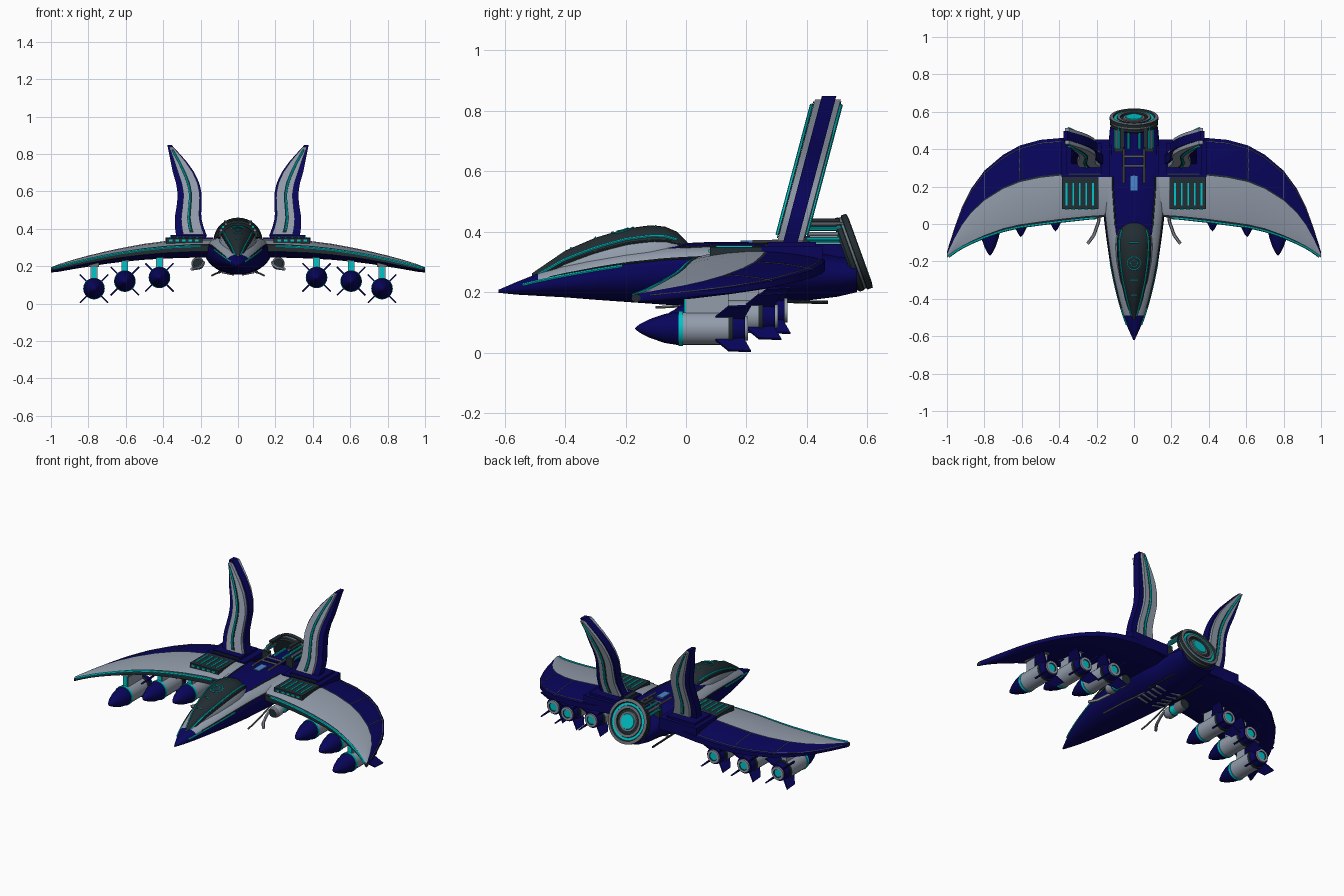
import bpy, bmesh, math
from mathutils import Vector as V

if "Cube" in bpy.data.objects:
    bpy.data.objects.remove(bpy.data.objects["Cube"])

COLS = [("navy", (.0025, .0015, .105)), ("light_grey", (.29, .335, .41)),
        ("cyan", (0, .56, .59)), ("dark_slate", (.016, .027, .032)),
        ("screen_blue", (.07, .24, .6)), ("mid_grey", (.15, .165, .19))]
NAVY, GREY, CYAN, DARK, BLUE, MID = range(6)
MATS = []
for n, c in COLS:
    m = bpy.data.materials.new(n)
    m.diffuse_color = (*c, 1)
    m.use_nodes = True
    m.node_tree.nodes["Principled BSDF"].inputs["Base Color"].default_value = m.diffuse_color
    MATS.append(m)


def finish(ob, mirror, smooth=True):
    bpy.ops.object.select_all(action='DESELECT')
    ob.select_set(True)
    bpy.context.view_layer.objects.active = ob
    if smooth:
        bpy.ops.object.shade_smooth_by_angle(angle=math.radians(35))
    if mirror:
        ob.modifiers.new("mirror", 'MIRROR')
    return ob


def loft(name, rings, rule, mirror=False, smooth=True):
    """Skin closed rings; rule is a colour or a function of (ring, segment)."""
    bm = bmesh.new()
    vs = [[bm.verts.new(p) for p in r] for r in rings]
    n = len(rings[0])
    for i in range(len(vs) - 1):
        for j in range(n):
            k = (j + 1) % n
            f = bm.faces.new((vs[i][j], vs[i][k], vs[i + 1][k], vs[i + 1][j]))
            f.material_index = rule(i, j) if callable(rule) else rule
    for i, r in ((0, vs[0]), (len(vs) - 2, vs[-1])):
        bm.faces.new(r).material_index = rule(i, 0) if callable(rule) else rule
    bmesh.ops.remove_doubles(bm, verts=bm.verts, dist=.0002)
    bmesh.ops.recalc_face_normals(bm, faces=bm.faces)
    me = bpy.data.meshes.new(name)
    bm.to_mesh(me)
    bm.free()
    for m in MATS:
        me.materials.append(m)
    ob = bpy.data.objects.new(name, me)
    bpy.context.collection.objects.link(ob)
    return finish(ob, mirror, smooth)


def box(name, lo, hi, mat, mirror=False):
    (a, b, c), (d, e, f) = lo, hi
    return loft(name, [[V((x, y, z)) for x, y in ((a, b), (d, b), (d, e), (a, e))]
                       for z in (c, f)], mat, mirror, False)


def lathe(name, prof, origin, axis, mats, mirror=False, n=20):
    """Spin (distance, radius) pairs round an axis, one colour per segment."""
    ax = V(axis).normalized()
    u = V((1, 0, 0)) if abs(ax.x) < .9 else V((0, 1, 0))
    w = ax.cross(u).normalized()
    u = w.cross(ax)
    rings = [[V(origin) + ax * d + max(r, .00001) * (u * math.cos(k * math.tau / n) + w * math.sin(k * math.tau / n))
              for k in range(n)] for d, r in prof]
    return loft(name, rings, lambda i, j: mats[i], mirror)


def rod(name, p, q, r, mat, mirror=False):
    p, q = V(p), V(q)
    L = (q - p).length
    return lathe(name, [(0, 0), (0, r), (L, r), (L, 0)], p, q - p, [mat] * 3, mirror, 10)


def tube(name, pts, r, mat, mirror=False, closed=False):
    cu = bpy.data.curves.new(name, 'CURVE')
    cu.dimensions, cu.bevel_depth, cu.bevel_resolution = '3D', r, 1
    cu.use_fill_caps = True
    sp = cu.splines.new('POLY')
    sp.points.add(len(pts) - 1)
    for s, p in zip(sp.points, pts):
        s.co = (*p, 1)
    sp.use_cyclic_u = closed
    cu.materials.append(MATS[mat])
    ob = bpy.data.objects.new(name, cu)
    bpy.context.collection.objects.link(ob)
    finish(ob, False, False)
    bpy.ops.object.convert(target='MESH')
    return finish(bpy.context.object, mirror)


def look(tab, t):
    """Linear look-up in a table keyed by its first column."""
    for a, b in zip(tab, tab[1:]):
        if t <= b[0]:
            break
    f = (t - a[0]) / (b[0] - a[0])
    return [p + (q - p) * f for p, q in zip(a[1:], b[1:])]


def span(a, b, n):
    return [a + (b - a) * i / (n - 1) for i in range(n)]


# Fuselage: y, half width, bottom, waist, top
HULL = [(-.62, .004, .198, .203, .208), (-.56, .031, .192, .212, .234), (-.49, .058, .188, .223, .262),
        (-.4, .085, .183, .235, .292), (-.3, .11, .175, .248, .32), (-.2, .13, .168, .26, .342),
        (-.06, .15, .158, .272, .36), (.08, .167, .155, .28, .366), (.2, .18, .155, .285, .366),
        (.25, .18, .157, .283, .364), (.3, .17, .16, .28, .36), (.38, .14, .17, .27, .345),
        (.5, .13, .185, .26, .322), (.565, .12, .2, .26, .315)]


def hull(y, deg, lift=0):
    w, zb, zm, zt = look(HULL, y)
    s, c = math.sin(math.radians(deg)), math.cos(math.radians(deg))
    z = zm + (zt - zm + lift) * s ** .75 if s > 0 else zm + (zm - zb) * s
    return V(((w + lift) * c, y, z))


def hull_colour(i, j):
    side = min(j, 17 - j)
    return GREY if 2 <= i < 9 and 2 <= side < (9 if i < 6 else 5) else NAVY


loft("fuselage", [[hull(h[0], k * 10) for k in range(36)] for h in HULL], hull_colour)
tube("hull_side_stripe", [hull(y, 14, .001) for y in span(-.54, -.21, 9)], .005, CYAN, True)
tube("shoulder_trim", [hull(y, 19, .001) for y in span(-.45, .24, 14)], .004, DARK, True)
tube("deck_trim", [hull(y, 51, .001) for y in span(-.02, .25, 6)], .004, DARK, True)

# Canopy: y, half width, top height
CAN = [(-.51, .01, .262), (-.4, .048, .337), (-.3, .077, .38), (-.2, .095, .41),
       (-.12, .101, .421), (-.07, .098, .417), (-.03, .085, .4), (.005, .055, .365)]


def canopy(y, deg, lift=0):
    w, zt = look(CAN, y)
    zb = look(HULL, y)[3] - .05
    return V(((w + lift) * math.cos(math.radians(deg)), y,
              zb + (zt - zb + lift) * math.sin(math.radians(deg)) ** .8))


loft("canopy", [[canopy(y, d) for d in span(0, 180, 19)] for y in [c[0] for c in CAN]],
     lambda i, j: GREY if j < 3 or j > 14 else DARK)
tube("canopy_light_strip", [canopy(y, 40, .001) for y in span(-.49, -.03, 12)], .005, CYAN, True)
tube("canopy_rail", [canopy(y, 30, .001) for y in span(-.49, -.02, 12)], .005, DARK, True)
tube("canopy_ring", [canopy(-.21 + .035 * math.sin(a), 90 - 22 * math.cos(a), .001)
                     for a in span(0, math.tau * 15 / 16, 16)], .003, CYAN, closed=True)
tube("canopy_inner_ring", [canopy(-.21 + .018 * math.sin(a), 90 - 11 * math.cos(a), .001)
                           for a in span(0, math.tau * 15 / 16, 16)], .002, CYAN, closed=True)
for y in (-.38, -.3, -.1):
    tube("canopy_dash", [canopy(y, d, .001) for d in span(75, 105, 5)], .003, CYAN)

# Wings: x, leading edge, trailing edge, mid height, half thickness
WING = [(.12, .04, .42, .295, .05), (.25, .03, .45, .295, .05), (.385, .015, .46, .288, .047),
        (.5, 0, .45, .277, .043), (.61, -.015, .42, .262, .038), (.7, -.035, .37, .247, .034),
        (.8, -.07, .285, .227, .03), (.87, -.1, .19, .212, .026), (.92, -.125, .09, .2, .023),
        (.96, -.15, -.02, .19, .02), (1, -.18, -.15, .18, .014)]


def wing(x, t, up=1, lift=0):
    a, b, z, h = look(WING, x)
    return V((x, a + (b - a) * t, z + up * (h * (.35 + .65 * math.sin(math.pi * t) ** .8) + lift)))


T = [0, .03, .07, .16, .28, .42, .55, .57, .7, .82, .93, 1]
loft("wing", [[wing(w[0], t) for t in T] + [wing(w[0], t, -1) for t in T[::-1]] for w in WING],
     lambda i, j: DARK if j < 1 or j in (6, 23) else GREY if j < 6 else NAVY, True)
xs = span(.2, .99, 22)
tube("wing_edge_light", [wing(x, .0, .5) + V((0, -.001, .004)) for x in xs], .007, CYAN, True)
tube("wing_rear_trim", [wing(x, .96) for x in xs[5:]], .002, MID, True)
for x in (.61, .8):
    tube("wing_panel_seam", [wing(x, t) for t in span(.58, 1, 6)], .002, MID, True)

# Wing root vents and fin plinths
box("vent_panel", (.19, .08, .29), (.385, .25, .35), DARK, True)
for x in (.22, .255, .29, .325, .36):
    box("vent_slat", (x - .005, .1, .34), (x + .005, .22, .355), CYAN, True)
    box("vent_front_light", (x - .01, .075, .332), (x + .01, .085, .342), CYAN, True)
box("fin_plinth", (.13, .25, .28), (.388, .452, .352), NAVY, True)
box("plinth_cap", (.17, .27, .35), (.36, .43, .366), NAVY, True)
box("plinth_front_trim", (.18, .262, .35), (.35, .272, .36), DARK, True)

# Tail fins: height, inner x, outer x
FIN = [(.36, .165, .33), (.41, .185, .338), (.46, .197, .338), (.52, .196, .328), (.58, .193, .322),
       (.64, .205, .33), (.7, .232, .348), (.76, .275, .36), (.81, .32, .37), (.848, .355, .378)]


def fin(z, u, d):
    a, b = look(FIN, z)
    return V((a + (b - a) * u, .3 + (z - .37) * .265 + .09 * d, z))


def fin_slab(name, u0, u1, d0, d1, mat, z0=.36, z1=.848):
    loft(name, [[fin(z, u, d) for u, d in ((u0, d0), (u1, d0), (u1, d1), (u0, d1))]
                for z in span(z0, z1, 18)], mat, True)


fin_slab("fin_core", 0, 1, .25, .78, NAVY)
fin_slab("fin_front_plate", .08, .76, .03, .3, GREY, .37, .838)
fin_slab("fin_back_plate", .08, .76, .7, .98, GREY, .37, .838)
for d in (0, 1):
    fin_slab("fin_stripe", .4, .53, d - .02, d + .02, DARK, .38, .83)
    tube("fin_light", [fin(z, .48, d + (.04 if d else -.04)) for z in span(.39, .82, 14)], .006, CYAN, True)

# Engine nozzle tilted back, with pipes feeding it
lathe("engine_nozzle", [(-.03, 0), (-.03, .12), (-.022, .128), (-.008, .128), (-.006, .125), (.002, .125),
                        (.004, .13), (.022, .13), (.025, .112), (.017, .107), (.017, .092), (.022, .09),
                        (.022, .074), (.012, .072), (.012, .06), (.02, .057), (.02, .045), (.024, .043), (.024, 0)],
      (0, .553, .33), (0, .94, .34),
      [DARK, DARK, DARK, DARK, MID, DARK, DARK, MID, DARK, CYAN, DARK, MID, DARK, DARK, MID, MID, CYAN, CYAN], n=32)
box("engine_core", (-.055, .36, .28), (.055, .53, .36), NAVY)
for x, z, m in ((.1, .375, CYAN), (.09, .392, GREY), (.08, .41, CYAN), (.065, .425, MID), (.03, .368, CYAN)):
    rod("engine_pipe", (x, .4, z), (x, .53, z), .008, m, True)
box("engine_top_bar", (.05, .41, .432), (.075, .51, .444), DARK, True)
box("pipe_bracket", (.06, .385, .32), (.105, .41, .385), DARK, True)
rod("deck_rail", (.055, .22, .367), (.055, .4, .369), .006, MID, True)
for y in (.31, .36):
    rod("deck_cross_rail", (-.055, y, .367), (.055, y, .367), .005, GREY)
box("deck_screen", (-.02, .18, .36), (.02, .26, .371), BLUE)

# Missiles: x, nose y, height
for x, y, z in ((.42, -.04, .14), (.605, -.07, .12), (.77, -.17, .08)):
    lathe("missile", [(0, 0), (.015, .013), (.05, .031), (.1, .048), (.145, .055), (.145, .058), (.16, .058),
                      (.16, .055), (.31, .055), (.31, .058), (.325, .058), (.325, .052), (.365, .048),
                      (.365, .04), (.375, .04), (.375, .026), (.37, .024), (.37, 0)], (x, y, z), (0, 1, 0),
          [NAVY] * 4 + [CYAN] * 3 + [GREY] + [DARK] * 3 + [NAVY] * 2 + [GREY] * 2 + [DARK, CYAN], True)
    for k in range(4):
        a = math.pi / 4 + k * math.pi / 2
        o, n = V((math.cos(a), 0, math.sin(a))), V((-math.sin(a), 0, math.cos(a))) * .004
        loft("missile_fin", [[V((x, y + d, z)) + o * r + n * s for r, d in
                              ((.045, .26), (.103, .31), (.107, .385), (.045, .36))] for s in (-1, 1)],
             NAVY, True, False)
    zt = look(WING, x)[2] - .015
    box("pylon", (x - .018, y + .17, z + .045), (x + .018, y + .31, zt), GREY, True)
    box("pylon_light", (x - .014, y + .163, z + .05), (x + .014, y + .172, zt - .02), CYAN, True)
    box("pylon_head", (x - .026, y + .16, zt - .022), (x + .026, y + .32, zt), MID, True)

# Side guns and belly fittings
lathe("gun_drum", [(0, 0), (0, .024), (.02, .034), (.06, .034), (.06, .03), (.1, .03), (.1, .034), (.16, .03), (.16, 0)],
      (.215, .03, .215), (0, 1, 0), [DARK, MID, GREY, DARK, CYAN, DARK, MID, DARK], True)
tube("gun_barrel", [V((.185, .05, .22)), V((.19, .01, .205)), V((.215, -.06, .19)), V((.248, -.105, .185))], .009, GREY, True)
tube("belly_probe", [V((.09, .2, .17)), V((.12, .05, .16)), V((.135, -.05, .152)), V((.14, -.1, .15))], .005, MID, True)
rod("belly_rear_rod", (.1, .25, .172), (.1, .47, .166), .006, DARK, True)
for y in span(.14, .3, 5):
    rod("belly_vent", (.02, y, .157 + max(0, y - .2) * .1), (.085, y, .17), .008, GREY, True)
